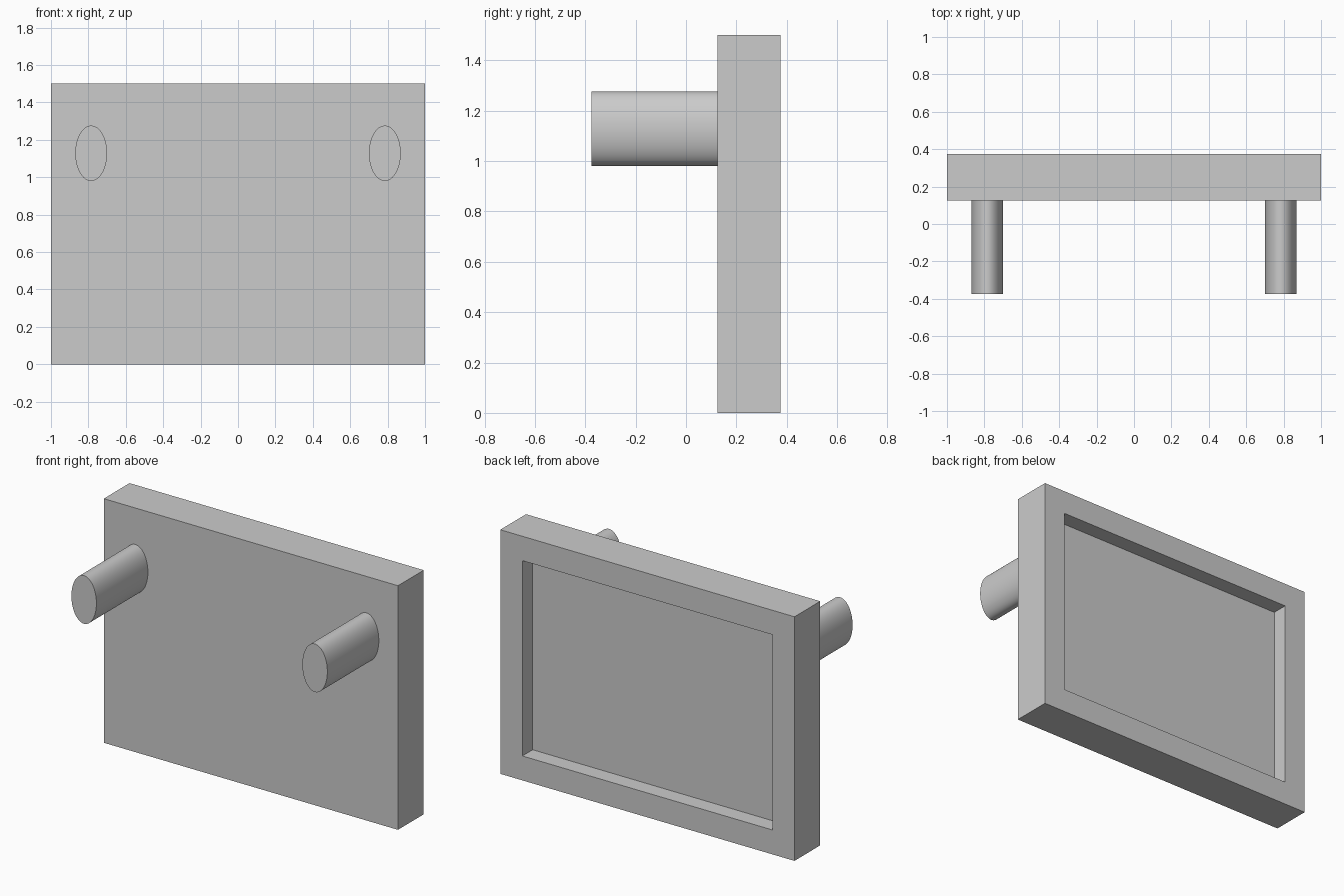
import bpy
import bmesh
import math
from mathutils import Vector

cube = bpy.data.objects.get("Cube")
if cube:
    bpy.data.objects.remove(cube, do_unlink=True)

WIDTH, HEIGHT = 2.0, 1.5
FRONT_Y, BACK_Y = 0.125, 0.375
BORDER, RECESS_DEPTH = 0.15, 0.1
PEG_X, PEG_Z = 0.785, 1.128
PEG_RADIUS_X, PEG_RADIUS_Z, PEG_LENGTH = 0.085, 0.148, 0.5

grey = bpy.data.materials.new("plain grey")
grey.use_nodes = True
colour = (0.6, 0.6, 0.6, 1)
grey.diffuse_color = colour
grey.node_tree.nodes["Principled BSDF"].inputs["Base Color"].default_value = colour


def add_object(name, bm):
    mesh = bpy.data.meshes.new(name)
    bm.to_mesh(mesh)
    bm.free()
    mesh.materials.append(grey)
    obj = bpy.data.objects.new(name, mesh)
    bpy.context.collection.objects.link(obj)
    return obj


# Panel: a slab whose back face is inset and pushed in to leave a raised rim
bm = bmesh.new()
bmesh.ops.create_cube(bm, size=1)
bmesh.ops.scale(bm, verts=bm.verts, vec=(WIDTH, BACK_Y - FRONT_Y, HEIGHT))
bmesh.ops.translate(bm, verts=bm.verts, vec=(0, (FRONT_Y + BACK_Y) / 2, HEIGHT / 2))
bm.normal_update()
back = max(bm.faces, key=lambda f: f.calc_center_median().y)
bmesh.ops.inset_region(bm, faces=[back], thickness=BORDER, use_even_offset=True)
wall = bmesh.ops.extrude_discrete_faces(bm, faces=[back])
bmesh.ops.translate(bm, verts=wall["faces"][0].verts, vec=Vector((0, -RECESS_DEPTH, 0)))
bmesh.ops.recalc_face_normals(bm, faces=bm.faces)
add_object("recessed_panel", bm)

# Pegs: oval cylinders standing out from the front
for name, side in (("left_peg", 1), ("right_peg", -1)):
    bpy.ops.mesh.primitive_cylinder_add(
        vertices=64, radius=1, depth=1,
        location=(side * PEG_X, FRONT_Y - PEG_LENGTH / 2, PEG_Z),
        rotation=(math.radians(90), 0, 0))
    peg = bpy.context.object
    peg.name = name
    peg.scale = (PEG_RADIUS_X, PEG_RADIUS_Z, PEG_LENGTH)
    bpy.ops.object.transform_apply(location=False, rotation=True, scale=True)
    bpy.ops.object.shade_smooth_by_angle(angle=math.radians(30))
    peg.data.materials.append(grey)
